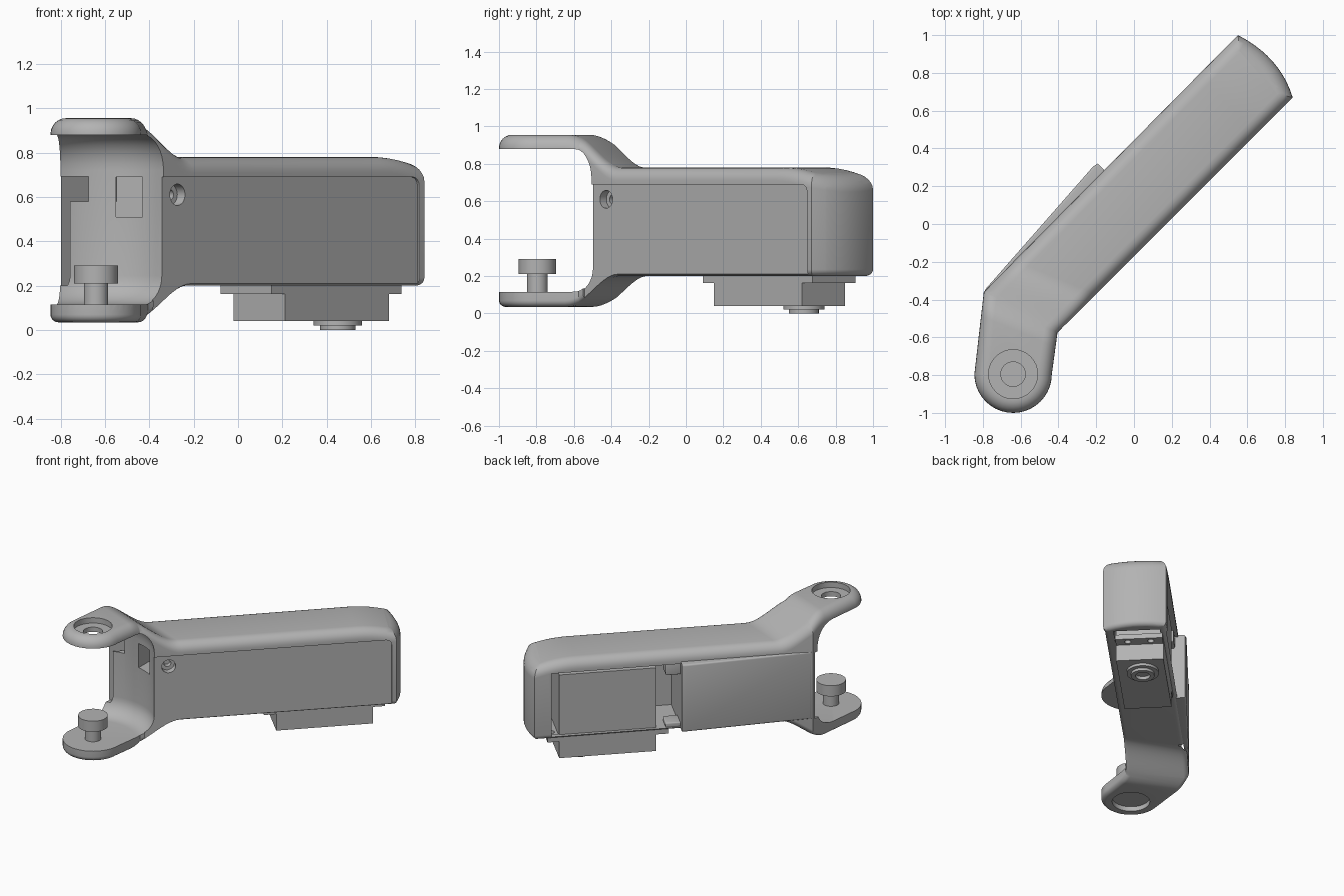
import bpy, bmesh
from math import sin, cos, pi, radians
from mathutils import Matrix, Vector

cube = bpy.data.objects.get("Cube")
if cube:
    bpy.data.objects.remove(cube, do_unlink=True)

grey = bpy.data.materials.new("plain_grey")
grey.use_nodes = True
grey.diffuse_color = (0.45, 0.45, 0.45, 1)
grey.node_tree.nodes["Principled BSDF"].inputs["Base Color"].default_value = (0.45, 0.45, 0.45, 1)

ARM = Matrix.Rotation(radians(45), 4, 'Z')      # arm frame: u along, v to the left
HINGE = Vector((-0.64, -0.795, 0))
BEND = Vector((cos(radians(67.5)), sin(radians(67.5)), 0))
ALONG = Vector((1, 1, 0)).normalized()


def finish(name, bm, matrix=Matrix()):
    bmesh.ops.transform(bm, matrix=matrix, verts=bm.verts)
    bmesh.ops.recalc_face_normals(bm, faces=bm.faces)
    mesh = bpy.data.meshes.new(name)
    bm.to_mesh(mesh)
    bm.free()
    mesh.materials.append(grey)
    obj = bpy.data.objects.new(name, mesh)
    bpy.context.scene.collection.objects.link(obj)
    return obj


def prism_mesh(points, z0, z1):
    bm = bmesh.new()
    face = bm.faces.new([bm.verts.new((x, y, z0)) for x, y in points])
    top = bmesh.ops.extrude_face_region(bm, geom=[face])["geom"]
    bmesh.ops.translate(bm, vec=(0, 0, z1 - z0),
                        verts=[g for g in top if isinstance(g, bmesh.types.BMVert)])
    bmesh.ops.recalc_face_normals(bm, faces=bm.faces)
    return bm


def block(name, u, v, z, matrix=ARM, round_v=0, bevel=0):
    """Box between pairs of limits; round_v rounds the edges that run along v."""
    bm = prism_mesh([(u[0], v[0]), (u[1], v[0]), (u[1], v[1]), (u[0], v[1])], *z)
    if round_v or bevel:
        edges = [e for e in bm.edges
                 if bevel or abs((e.verts[0].co - e.verts[1].co).normalized().y) > 0.9]
        bmesh.ops.bevel(bm, geom=edges, offset=round_v or bevel, segments=4,
                        profile=0.5, affect='EDGES')
    return finish(name, bm, matrix)


def lathe(name, profile, matrix, steps=48):
    """Turn (radius, height) points around z; both ends close on the axis."""
    bm = bmesh.new()
    rings = [[bm.verts.new((r * cos(2 * pi * i / steps), r * sin(2 * pi * i / steps), z))
              for i in range(steps)] for r, z in profile]
    for a, b in zip(rings, rings[1:]):
        for i in range(steps):
            j = (i + 1) % steps
            bm.faces.new((a[i], a[j], b[j], b[i]))
    bm.faces.new(rings[0])
    bm.faces.new(rings[-1])
    return finish(name, bm, matrix)


def rod(name, r, z0, z1, matrix):
    return lathe(name, [(r, z0), (r, z1)], matrix, 32)


def cut(obj, cutters):
    for c in cutters:
        c.hide_render = True
        mod = obj.modifiers.new(c.name, 'BOOLEAN')
        mod.operation, mod.solver, mod.object = 'DIFFERENCE', 'EXACT', c
    bpy.context.view_layer.update()
    result = bpy.data.meshes.new_from_object(
        obj.evaluated_get(bpy.context.evaluated_depsgraph_get()))
    obj.modifiers.clear()
    obj.data = result
    for c in cutters:
        bpy.data.objects.remove(c, do_unlink=True)


at_hinge = Matrix.Translation(HINGE)

# Housing: one rounded plan shape, spread up and down into the two hinge tongues
outline = [(-0.795, -0.36)]
outline += [(HINGE.x + 0.205 * cos(pi + pi * i / 20), HINGE.y + 0.205 * sin(pi + pi * i / 20))
            for i in range(21)]
outline += [(-0.405, -0.575)]
end_a, end_c, end_b = Vector((0.84, 0.67)), Vector((0.775, 0.885)), Vector((0.55, 1.0))
for i in range(11):
    t = i / 10
    outline.append(tuple(end_a * (1 - t) ** 2 + end_c * 2 * t * (1 - t) + end_b * t * t))
bm = prism_mesh(outline, 0.2, 0.78)
for level, radius in ((0.78, 0.07), (0.2, 0.035)):
    rim = [e for e in bm.edges if all(abs(v.co.z - level) < 1e-4 for v in e.verts)]
    bmesh.ops.bevel(bm, geom=rim, offset=radius, segments=6, profile=0.5,
                    affect='EDGES', clamp_overlap=False)
slices = [(BEND, -0.76 + 0.34 * i / 14) for i in range(15)]
slices += [(ALONG, 0.8 + 0.05 * i) for i in range(7)]
for normal, d in slices:
    bmesh.ops.bisect_plane(bm, geom=bm.verts[:] + bm.edges[:] + bm.faces[:],
                           plane_co=normal * d, plane_no=normal)
for v in bm.verts:
    t = min(max((v.co.dot(BEND) + 0.76) / 0.34, 0), 1)
    spread = 1 - t * t * (3 - 2 * t)
    droop = max((v.co.dot(ALONG) - 0.8) / 0.3, 0) ** 2
    v.co.z += 0.175 * spread - 0.05 * droop if v.co.z > 0.49 else -0.165 * spread
housing = finish("housing", bm)

# Round mouth between the tongues
mouth = [(0.001, 0.115)]
mouth += [(0.29 + 0.13 * sin(pi / 2 * i / 8), 0.245 - 0.13 * cos(pi / 2 * i / 8)) for i in range(9)]
mouth += [(0.29 + 0.13 * cos(pi / 2 * i / 8), 0.72 + 0.16 * sin(pi / 2 * i / 8)) for i in range(9)]
mouth += [(0.001, 0.88)]

# Screw hole axis runs across the arm
screw = ARM @ Matrix.Translation((-0.495, -0.12, 0.61)) @ Matrix.Rotation(radians(-90), 4, 'X')

cut(housing, [
    lathe("mouth_cut", mouth, at_hinge, 96),
    block("right_wall_cut", (-0.66, 1.035), (-0.3, -0.109), (0.0, 0.69), round_v=0.04),
    block("motor_bay_cut", (0.09, 0.98), (-0.06, 0.5), (0.215, 0.69)),
    block("end_cap_cut", (0.9, 1.05), (-0.05, 0.27), (0.1, 0.6)),
    block("latch_cut", (-0.55, -0.43), (-0.6, -0.25), (0.51, 0.69), Matrix()),
    block("wall_gap_cut", (-0.95, -0.55), (0.258, 0.297), (0.2, 0.69)),
    block("wall_notch_cut", (-0.95, -0.56), (0.21, 0.296), (0.58, 0.691)),
    rod("screw_cut", 0.048, -0.05, 0.06, screw),
    rod("screw_core_cut", 0.024, -0.05, 0.1, screw),
    rod("top_recess_cut", 0.13, 0.915, 1.1, at_hinge),
    rod("top_hole_cut", 0.065, 0.8, 1.1, at_hinge),
    rod("bottom_recess_cut", 0.13, -0.1, 0.07, at_hinge),
])

# Flared left wall plate
plate = [(-0.835, 0.293), (0.09, 0.293), (0.09, 0.362), (0.06, 0.368), (-0.8, 0.312)]
bm = prism_mesh(plate, 0.205, 0.705)
rim = [e for e in bm.edges if all(v.co.y > 0.3 for v in e.verts)
       and abs(e.verts[0].co.z - e.verts[1].co.z) < 0.01]
bmesh.ops.bevel(bm, geom=rim, offset=0.012, segments=3, profile=0.5, affect='EDGES')
left_wall = finish("left_wall", bm, ARM)

# Hinge pin on the lower tongue
lathe("hinge_pin", [(0.055, 0.1), (0.055, 0.21), (0.1, 0.21), (0.1, 0.29)], at_hinge)

# Motor: case, mounting flange and output hub
block("motor_case", (0.255, 0.92), (-0.043, 0.283), (0.04, 0.66))
flange = block("motor_flange", (0.17, 1.0), (-0.043, 0.283), (0.163, 0.2))
cut(flange, [rod("flange_hole_cut", 0.022, 0.1, 0.3, ARM @ Matrix.Translation((u, v, 0)))
             for u in (0.212, 0.96) for v in (0.04, 0.2)])
lathe("output_hub", [(0.11, 0.045), (0.11, 0.02), (0.08, 0.02), (0.08, 0.0), (0.05, 0.0),
                     (0.05, 0.025)], Matrix.Translation((0.45, 0.63, 0)))

# Cable clips beside the motor
for name, z in (("upper_clip", (0.6, 0.69)), ("lower_clip", (0.205, 0.245))):
    block(name, (0.085, 0.19), (0.17, 0.29), z, bevel=0.008)

# Smooth curves, sharp edges
bpy.ops.object.select_all(action='DESELECT')
for obj in bpy.context.scene.objects:
    if obj.type == 'MESH':
        obj.select_set(True)
        bpy.context.view_layer.objects.active = obj
bpy.ops.object.shade_smooth_by_angle(angle=radians(32))
